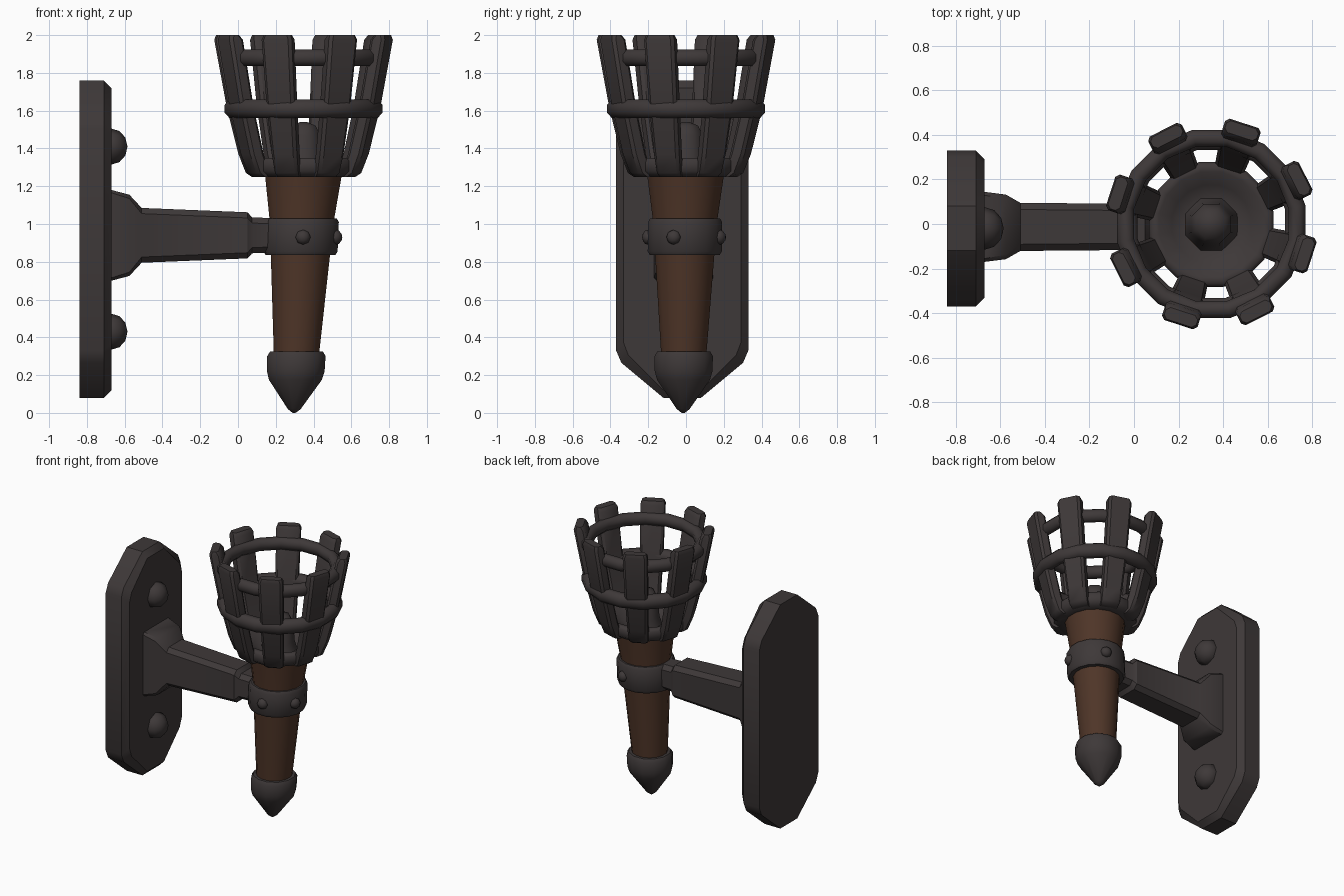
import bpy, bmesh, math
from mathutils import Vector, Matrix

if "Cube" in bpy.data.objects:
    bpy.data.objects.remove(bpy.data.objects["Cube"])


def material(name, rgb):
    m = bpy.data.materials.new(name)
    m.diffuse_color = (*rgb, 1)
    m.use_nodes = True
    m.node_tree.nodes["Principled BSDF"].inputs["Base Color"].default_value = m.diffuse_color
    return m


IRON = material("dark_iron", (0.048, 0.040, 0.040))
WOOD = material("brown_wood", (0.078, 0.036, 0.021))


def finish(name, bm, mat, angle=40):
    bmesh.ops.recalc_face_normals(bm, faces=bm.faces)
    me = bpy.data.meshes.new(name)
    bm.to_mesh(me)
    bm.free()
    ob = bpy.data.objects.new(name, me)
    bpy.context.collection.objects.link(ob)
    me.materials.append(mat)
    bpy.ops.object.select_all(action='DESELECT')
    ob.select_set(True)
    bpy.context.view_layer.objects.active = ob
    bpy.ops.object.shade_smooth_by_angle(angle=math.radians(angle))
    return ob


def axis(z):
    # the torch leans slightly away from the wall
    return Vector((0.297 + 0.04 * min(z, 1.25), -0.015 + 0.01 * min(z, 1.5), z))


def loft(bm, sections, closed=False):
    rings = [[bm.verts.new(p) for p in s] for s in sections]
    n = len(rings[0])
    pairs = list(zip(rings, rings[1:]))
    if closed:
        pairs.append((rings[-1], rings[0]))
    for a, b in pairs:
        for i in range(n):
            j = (i + 1) % n
            bm.faces.new((a[i], a[j], b[j], b[i]))
    if not closed:
        bm.faces.new(rings[0])
        bm.faces.new(rings[-1])


def lathe(name, profile, mat, sides=16, closed=False, angle=40):
    bm = bmesh.new()
    loft(bm, [[axis(z) + Vector((r * math.cos(2 * math.pi * (i + .5) / sides),
                                 r * math.sin(2 * math.pi * (i + .5) / sides), 0))
               for i in range(sides)] for r, z in profile], closed)
    return finish(name, bm, mat, angle)


def hoop(name, z, major, minor):
    prof = [(major + minor * math.cos(k * math.pi / 4 + .39),
             z + minor * 1.1 * math.sin(k * math.pi / 4 + .39)) for k in range(8)]
    return lathe(name, prof, IRON, 16, True, 60)


def rivet(name, pos, direction, radius, height):
    bm = bmesh.new()
    bmesh.ops.create_uvsphere(bm, u_segments=8, v_segments=6, radius=1)
    rot = Vector(direction).to_track_quat('Z', 'Y').to_matrix().to_4x4()
    bm.transform(Matrix.Translation(pos) @ rot @ Matrix.Diagonal((radius, radius, height, 1)))
    return finish(name, bm, IRON, 60)


# wall plate: elongated octagon, front edge chamfered
def plate_section(x, inset):
    hy, hz, c = 0.35 - inset, 0.84 - inset, 0.25
    pts = [(-hy, hz - c), (-hy * .92, hz - c * .74), (-.1, hz), (.1, hz),
           (hy * .92, hz - c * .74), (hy, hz - c)]
    pts += [(-y, -z) for y, z in pts]
    return [(x, y - 0.02, z + 0.92) for y, z in pts]


bm = bmesh.new()
loft(bm, [plate_section(-0.84, 0), plate_section(-0.71, 0), plate_section(-0.67, 0.04)])
finish("wall_plate", bm, IRON, 35)
for label, z in (("upper", 1.41), ("lower", 0.43)):
    rivet(label + "_plate_rivet", (-0.67, -0.02, z), (1, 0, 0), 0.095, 0.085)


# bracket arm: chamfered rectangular sections from flared foot to neck
def arm_section(x, hy, hz, c=0.03):
    pts = [(-hy, hz - c), (-hy + c, hz), (hy - c, hz), (hy, hz - c)]
    pts += [(-y, -z) for y, z in pts]
    return [(x, y - 0.013, z + 0.94) for y, z in pts]


bm = bmesh.new()
loft(bm, [arm_section(-0.69, .157, .24, .015), arm_section(-0.67, .157, .24, .015),
          arm_section(-0.575, .145, .215, .02), arm_section(-0.51, .108, .145),
          arm_section(0.05, .103, .122), arm_section(0.075, .085, .095),
          arm_section(0.22, .08, .09)])
finish("bracket_arm", bm, IRON, 35)

# torch shaft, pommel and collar
lathe("wooden_handle", [(.12, .28), (.16, .84), (.175, 1.03), (.21, 1.28)], WOOD)
lathe("pommel", [(.008, 0), (.035, .02), (.145, .175), (.158, .22), (.16, .30),
                 (.145, .325), (.11, .325)], IRON, 12, angle=45)
lathe("collar", [(.15, .835), (.188, .835), (.2, .855), (.2, 1.01), (.188, 1.03), (.15, 1.03)], IRON)
for i, deg in enumerate((-87, -18, 71)):
    a = math.radians(deg)
    d = Vector((math.cos(a), math.sin(a), 0))
    rivet(f"collar_rivet_{i + 1}", axis(.93) + d * .195, d, .04, .032)

# basket cup with a central knob
lathe("basket_cup", [(.18, 1.25), (.25, 1.25), (.285, 1.28), (.285, 1.335), (.27, 1.35),
                     (.24, 1.35), (.18, 1.30), (.12, 1.28)], IRON, angle=50)
lathe("basket_knob", [(.13, 1.27), (.105, 1.34), (.095, 1.47), (.07, 1.52), (.02, 1.54)],
      IRON, 8, angle=60)

# basket slats: flat bars bent outward, (outer radius, height, width)
SLAT = [(.275, 1.25, .12), (.305, 1.27, .13), (.345, 1.37, .14), (.408, 1.62, .155),
        (.475, 1.975, .168), (.468, 2.0, .15)]
for i in range(8):
    rot = Matrix.Rotation(math.radians(27 + 45 * i), 3, 'Z')
    bm = bmesh.new()
    secs = []
    for k, (r, z, w) in enumerate(SLAT):
        h, t, c = w / 2, (.055 if k in (0, 5) else .08), .016
        cs = [(r - t, -h + c), (r - t + c, -h), (r - c, -h), (r, -h + c),
              (r, h - c), (r - c, h), (r - t + c, h), (r - t, h - c)]
        secs.append([rot @ Vector((x, y, 0)) + axis(z) for x, y in cs])
    loft(bm, secs)
    finish(f"basket_slat_{i + 1}", bm, IRON, 40)

# basket hoops
hoop("middle_hoop", 1.61, .382, .048)
hoop("top_hoop", 1.88, .392, .042)
